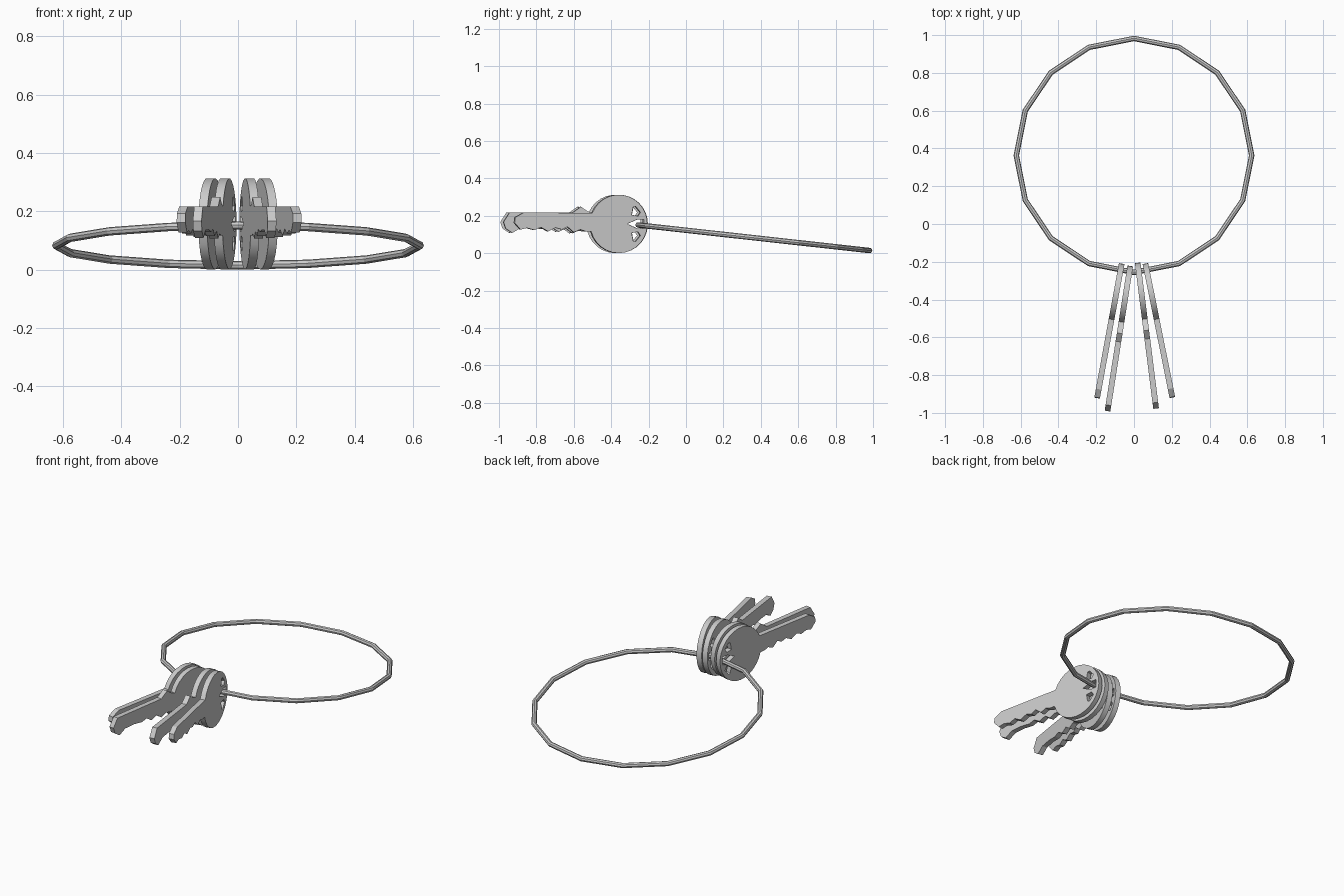
import bpy
from math import sin, cos, pi, radians

if "Cube" in bpy.data.objects:
    bpy.data.objects.remove(bpy.data.objects["Cube"])

# Ring: 16-sided hoop leaning down towards the back
bpy.ops.mesh.primitive_torus_add(major_segments=16, minor_segments=8,
                                 major_radius=0.623, minor_radius=0.0145,
                                 location=(0, 0.363, 0.083),
                                 rotation=(radians(-6.3), 0, 0))
bpy.context.object.name = "key_ring"

HEAD_R = 0.156
THICK = 0.03

# Blade outlines (along, up), measured from the head centre, top edge to tip to teeth
SHORT = [(-0.52, 0.06), (-0.565, 0.035), (-0.568, 0.005), (-0.535, -0.03),
         (-0.50, -0.022), (-0.46, -0.033), (-0.425, -0.018), (-0.385, -0.04),
         (-0.345, -0.02), (-0.31, -0.03), (-0.28, -0.015), (-0.245, -0.045),
         (-0.21, -0.03), (-0.18, -0.04)]
LONG = [(-0.17, 0.068), (-0.205, 0.092), (-0.25, 0.06), (-0.59, 0.06),
        (-0.622, 0.01), (-0.61, -0.025), (-0.575, -0.048), (-0.53, -0.022),
        (-0.46, -0.02), (-0.40, -0.028), (-0.365, -0.018), (-0.325, -0.042),
        (-0.285, -0.025), (-0.25, -0.05), (-0.215, -0.035), (-0.18, -0.04)]

# Three openings in the head: centre one carries the ring
HOLES = [[(0.045, 0.0), (0.10, 0.024), (0.136, 0.024), (0.136, -0.024), (0.10, -0.024)],
         [(0.07, 0.048), (0.105, 0.042), (0.118, 0.062), (0.092, 0.094), (0.078, 0.09)]]
HOLES.append([(u, -v) for u, v in HOLES[1]])


def add_outline(curve, pts):
    s = curve.splines.new('POLY')
    s.points.add(len(pts) - 1)
    for p, (u, v) in zip(s.points, pts):
        p.co = (u, v, 0, 1)
    s.use_cyclic_u = True


def make_key(name, blade, x, y, turn):
    # Round head, open where the blade joins
    a0, a1 = -pi + 0.26, pi - 0.39
    head = [(HEAD_R * cos(a0 + (a1 - a0) * i / 26),
             HEAD_R * sin(a0 + (a1 - a0) * i / 26)) for i in range(27)]
    curve = bpy.data.curves.new(name, 'CURVE')
    curve.dimensions = '2D'
    curve.fill_mode = 'BOTH'
    curve.extrude = THICK / 2
    add_outline(curve, head + blade)
    for h in HOLES:
        add_outline(curve, h)
    ob = bpy.data.objects.new(name, curve)
    bpy.context.collection.objects.link(ob)
    # Stand upright: along -> +y, up -> +z, then fan out around z
    ob.rotation_euler = (radians(90), 0, radians(90 + turn))
    ob.location = (x, y, 0.157)
    bpy.ops.object.select_all(action='DESELECT')
    ob.select_set(True)
    bpy.context.view_layer.objects.active = ob
    bpy.ops.object.convert(target='MESH')
    bpy.ops.object.shade_smooth_by_angle(angle=radians(20))


# Keys fanned out on the ring
make_key("short_key_left", SHORT, -0.093, -0.363, -10.4)
make_key("long_key_left", LONG, -0.044, -0.376, -8.9)
make_key("long_key_right", LONG, 0.039, -0.36, 7.2)
make_key("short_key_right", SHORT, 0.091, -0.362, 11.4)
